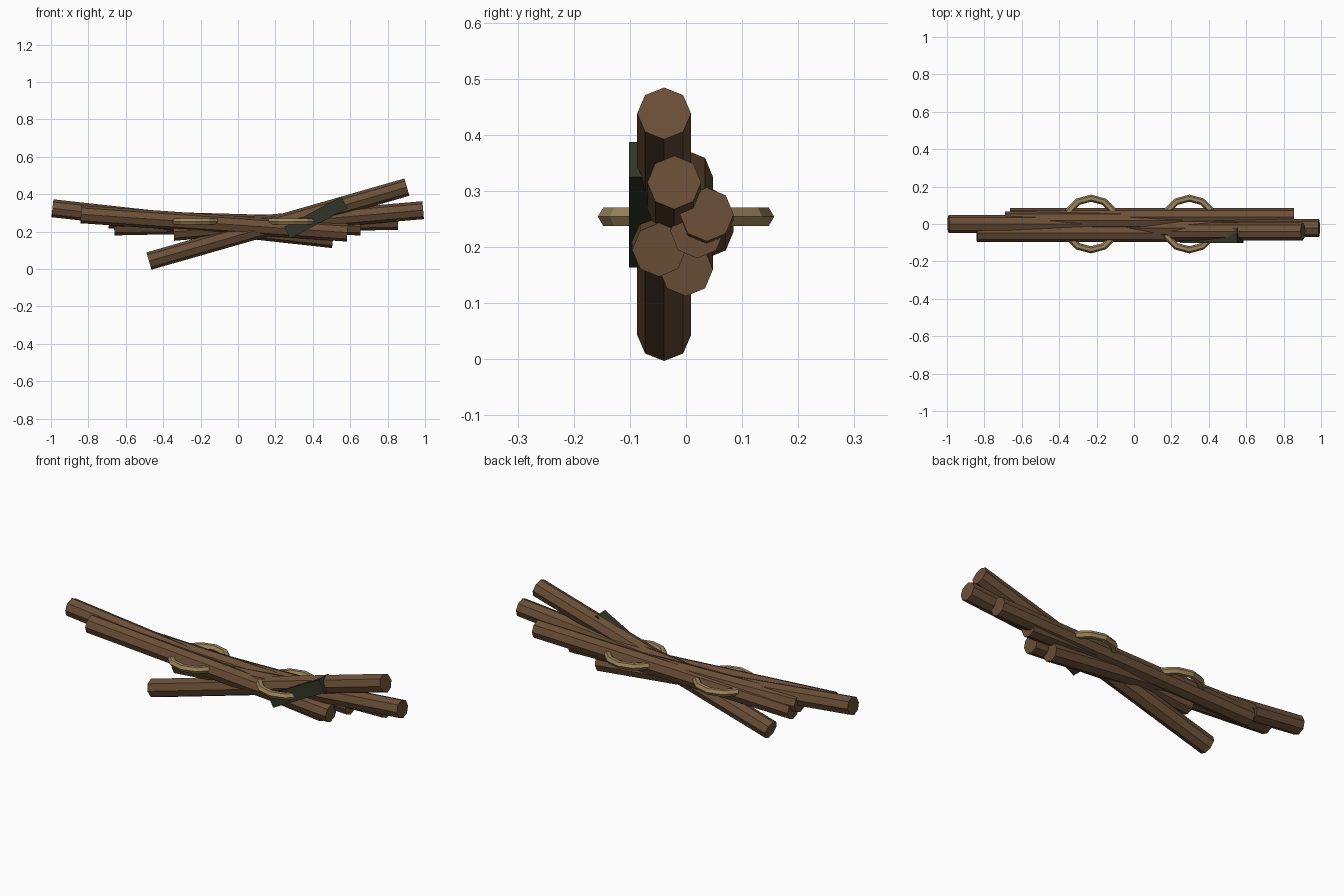
import bpy, math

if "Cube" in bpy.data.objects:
    bpy.data.objects.remove(bpy.data.objects["Cube"])


def material(name, rgb):
    m = bpy.data.materials.new(name)
    m.diffuse_color = (*rgb, 1)
    m.use_nodes = True
    m.node_tree.nodes["Principled BSDF"].inputs["Base Color"].default_value = m.diffuse_color
    return m


bark = material("bark_brown", (0.147, 0.079, 0.039))
rope = material("rope_tan", (0.34, 0.235, 0.105))
moss = material("dark_moss", (0.030, 0.036, 0.021))


def finish(name, mat):
    ob = bpy.context.object
    ob.name = name
    ob.data.materials.append(mat)
    return ob


# Eight-sided branches: left end (x, z), right end (x, z), y position
branches = [
    ((-0.476, 0.043), (0.903, 0.438), -0.039),
    ((-0.992, 0.325), (0.508, 0.160), 0.0),
    ((-0.840, 0.293), (0.585, 0.195), -0.048),
    ((-0.345, 0.199), (0.990, 0.315), -0.021),
    ((-0.662, 0.228), (0.855, 0.258), 0.037),
    ((-0.690, 0.266), (0.655, 0.228), 0.020),
]
for i, ((x0, z0), (x1, z1), y) in enumerate(branches, 1):
    dx, dz = x1 - x0, z1 - z0
    bpy.ops.mesh.primitive_cylinder_add(
        vertices=8, radius=0.048, depth=math.hypot(dx, dz),
        location=((x0 + x1) / 2, y, (z0 + z1) / 2),
        rotation=(0, math.atan2(dx, dz), 0))
    finish(f"branch_{i}", bark)

# Two flat-lying binding rings
for side, x in (("left", -0.23), ("right", 0.296)):
    bpy.ops.mesh.primitive_torus_add(
        major_segments=12, minor_segments=6, major_radius=0.138,
        minor_radius=0.019, location=(x, 0, 0.254))
    finish(f"binding_ring_{side}", rope)

# Slanted moss patch on the front of the steep branch
bpy.ops.mesh.primitive_cube_add(size=1, location=(0.416, -0.062, 0.275),
                                rotation=(0, -math.radians(28), 0))
patch = finish("moss_patch", moss)
patch.scale = (0.345, 0.08, 0.07)
